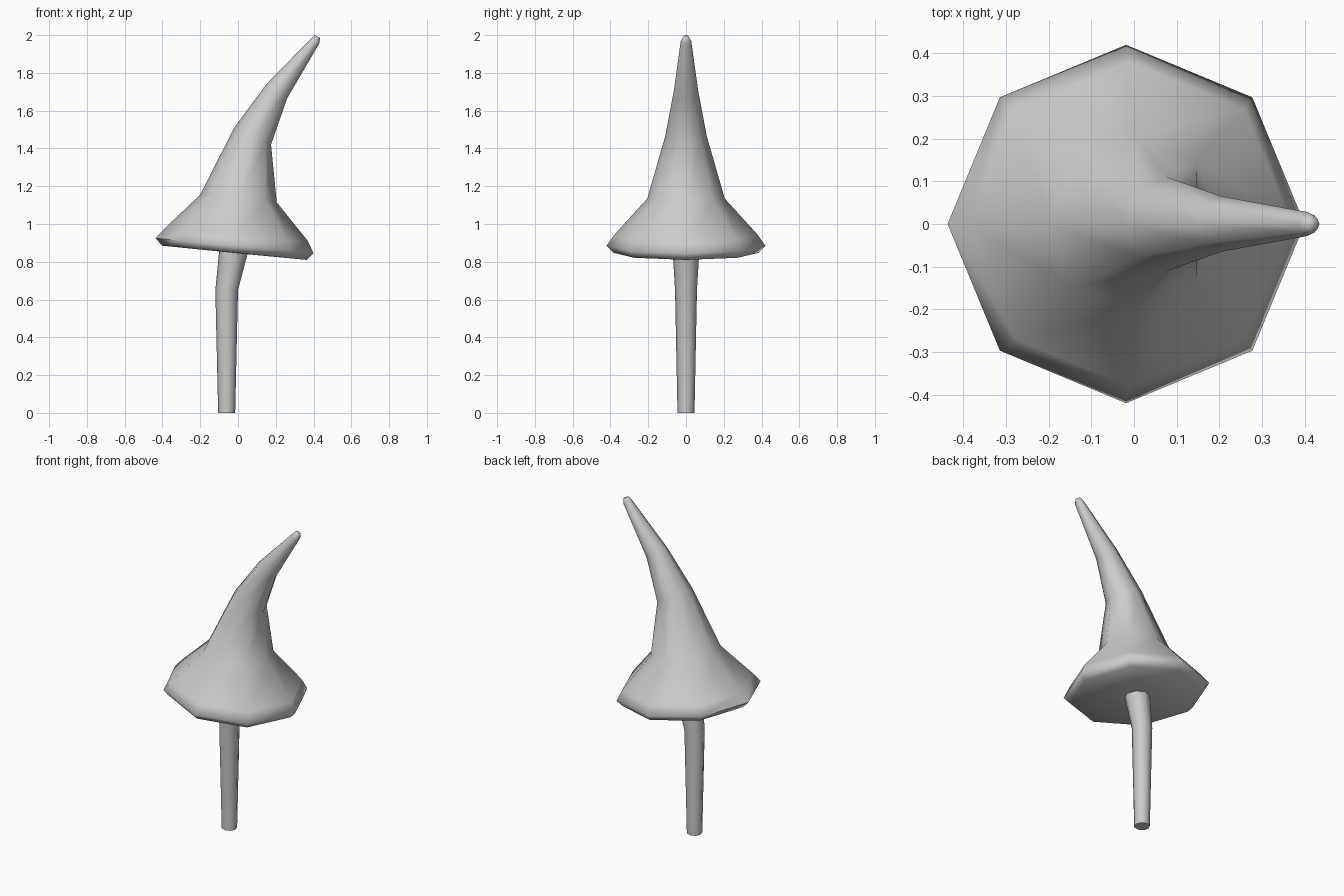
import bpy, bmesh, math
from mathutils import Vector

cube = bpy.data.objects.get("Cube")
if cube:
    bpy.data.objects.remove(cube)

SIDES = 8


def material(name, colour):
    mat = bpy.data.materials.new(name)
    mat.use_nodes = True
    mat.diffuse_color = colour
    mat.node_tree.nodes["Principled BSDF"].inputs["Base Color"].default_value = colour
    return mat


def loft(name, rings, mat, cap_start, cap_end, sharp):
    """Bridge tilted rings given as (left x, left z, right x, right z, half depth)."""
    bm = bmesh.new()
    loops = []
    for lx, lz, rx, rz, depth in rings:
        centre = Vector(((lx + rx) / 2, 0, (lz + rz) / 2))
        across = Vector(((rx - lx) / 2, 0, (rz - lz) / 2))
        loop = []
        for i in range(SIDES):
            a = math.tau * i / SIDES
            loop.append(bm.verts.new(centre + across * math.cos(a) + Vector((0, depth * math.sin(a), 0))))
        loops.append(loop)
    for low, high in zip(loops, loops[1:]):
        for i in range(SIDES):
            j = (i + 1) % SIDES
            bm.faces.new((low[i], low[j], high[j], high[i]))
    if cap_start:
        bm.faces.new(loops[0][::-1])
    if cap_end:
        bm.faces.new(loops[-1])
    mesh = bpy.data.meshes.new(name)
    bm.to_mesh(mesh)
    bm.free()
    mesh.materials.append(mat)
    obj = bpy.data.objects.new(name, mesh)
    bpy.context.collection.objects.link(obj)
    bpy.context.view_layer.objects.active = obj
    obj.select_set(True)
    bpy.ops.object.shade_smooth_by_angle(angle=math.radians(sharp))
    obj.select_set(False)
    return obj


grey = material("pale grey", (0.6, 0.6, 0.6, 1))

# Bent pointed cap, from the underside around the stem out to the rim and up to the tip
loft("mushroom_cap", [
    (-0.10, 0.855, 0.05, 0.84, 0.07),
    (-0.40, 0.885, 0.365, 0.81, 0.385),
    (-0.437, 0.925, 0.40, 0.845, 0.42),
    (-0.39, 0.975, 0.37, 0.91, 0.38),
    (-0.20, 1.155, 0.205, 1.115, 0.205),
    (-0.02, 1.51, 0.175, 1.42, 0.11),
    (0.15, 1.74, 0.26, 1.665, 0.065),
    (0.385, 1.98, 0.43, 1.955, 0.028),
    (0.405, 2.0, 0.435, 1.985, 0.015),
], grey, False, True, 80)

# Tapered stem that leans where it meets the cap
loft("mushroom_stem", [
    (-0.105, 0, -0.015, 0, 0.045),
    (-0.12, 0.65, 0.0, 0.65, 0.058),
    (-0.10, 0.855, 0.05, 0.84, 0.07),
], grey, True, False, 60)
